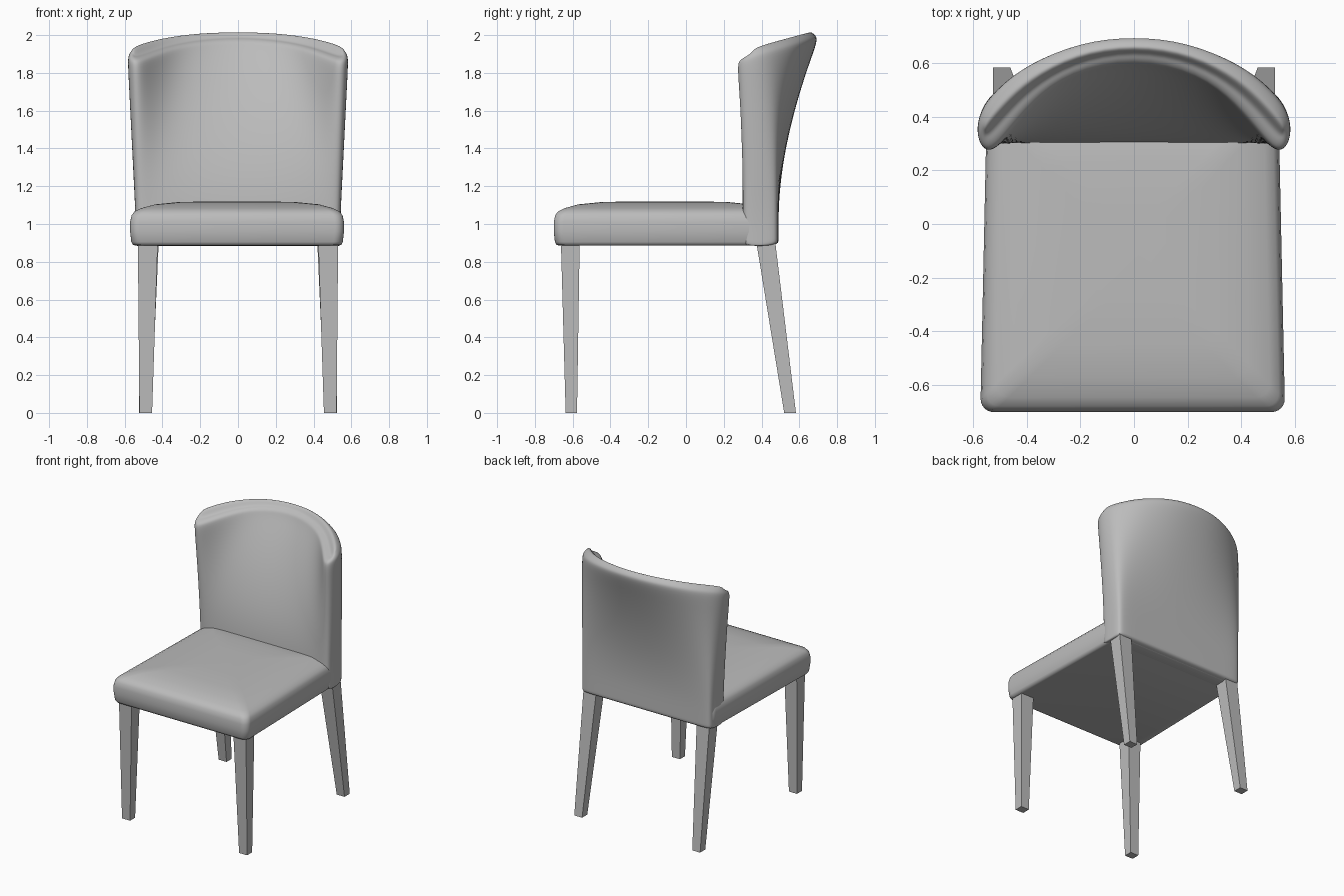
import bpy
import math

# Remove the default object
cube = bpy.data.objects.get("Cube")
if cube:
    bpy.data.objects.remove(cube, do_unlink=True)

# Single grey finish
grey = bpy.data.materials.new("soft_grey")
grey.use_nodes = True
COLOUR = (0.5, 0.5, 0.5, 1.0)
grey.diffuse_color = COLOUR
for node in grey.node_tree.nodes:
    if node.type == 'BSDF_PRINCIPLED':
        node.inputs["Base Color"].default_value = COLOUR
        node.inputs["Roughness"].default_value = 0.6


def add_part(name, verts, faces, smooth=False):
    mesh = bpy.data.meshes.new(name)
    mesh.from_pydata(verts, [], faces)
    mesh.materials.append(grey)
    obj = bpy.data.objects.new(name, mesh)
    bpy.context.scene.collection.objects.link(obj)
    if smooth:
        bpy.ops.object.select_all(action='DESELECT')
        obj.select_set(True)
        bpy.context.view_layer.objects.active = obj
        bpy.ops.object.shade_smooth_by_angle(angle=math.radians(50))
    return obj


def lerp(a, b, t):
    return a + (b - a) * t


def wall(low, high, count, closed):
    """Quads joining two rings that start at vertex numbers low and high."""
    steps = count if closed else count - 1
    return [(low + j, low + (j + 1) % count, high + (j + 1) % count, high + j)
            for j in range(steps)]


# Seat cushion: rounded rectangle rings, wider at the front, crowned on top
FRONT, REAR, RADIUS, ARC = -0.70, 0.475, 0.05, 6


def seat_ring(inset, z):
    mid, half = (FRONT + REAR) / 2, (REAR - FRONT) / 2 - inset
    ring = []
    for corner, (sx, sy) in enumerate([(1, 1), (-1, 1), (-1, -1), (1, -1)]):
        for step in range(ARC + 1):
            a = math.pi / 2 * (corner + step / ARC)
            y = mid + sy * (half - RADIUS) + RADIUS * math.sin(a)
            width = lerp(0.567, 0.542, (y - FRONT) / (REAR - FRONT)) - inset
            x = sx * (width - RADIUS) + RADIUS * math.cos(a)
            ring.append((x - 0.005, y, z))
    return ring


profile = [(0.03, 0.885), (0.014, 0.89), (0.006, 0.905), (0, 0.96), (0, 1.01),
           (0.007, 1.045), (0.022, 1.066), (0.055, 1.083), (0.13, 1.104),
           (0.25, 1.116), (0.42, 1.12)]
verts, faces = [], []
for inset, z in profile:
    verts += seat_ring(inset, z)
n = 4 * (ARC + 1)
for k in range(len(profile) - 1):
    faces += wall(k * n, (k + 1) * n, n, True)
faces.append(tuple(reversed(range(n))))
faces.append(tuple(range(len(verts) - n, len(verts))))
add_part("seat", verts, faces, smooth=True)

# Backrest: half outlines (rear centre, around the wing, to front centre)
base = [(0, .49), (.2, .49), (.4, .49), (.51, .488), (.54, .475), (.543, .40),
        (.543, .32), (.52, .30), (.46, .30), (.4, .30), (.25, .30), (0, .30)]
top = [(0, .703), (.2, .683), (.4, .598), (.5, .515), (.565, .44), (.59, .36),
       (.575, .285), (.53, .26), (.47, .33), (.38, .44), (.25, .55), (0, .61)]
n = len(base)
RIM, FLOOR, BEND = 0.05, 0.883, 0.17


def rim_height(y):
    return 1.90 + (y - 0.3) * 0.3


# Upholstered shell, curling outward and backward as it rises
rings = []
for f in (0, 0.03, 0.1, 0.2, 0.33, 0.46, 0.6, 0.74, 0.88, 1):
    g = max(0, (f - BEND) / (1 - BEND))
    rings.append([(lerp(bx, tx, g), lerp(by, ty, g ** 1.7),
                   lerp(FLOOR, rim_height(ty) - RIM, f))
                  for (bx, by), (tx, ty) in zip(base, top)])

# Rounded rim, closing toward the centre line of the shell
for degrees in (30, 60, 80):
    a = math.radians(degrees)
    ring = []
    for j, (x, y) in enumerate(top):
        p = min(j, n - 1 - j, 4)
        mx, my = [(u + v) / 2 for u, v in zip(top[p], top[n - 1 - p])]
        k = math.cos(a)
        ring.append((lerp(mx, x, k), lerp(my, y, k),
                     rim_height(y) - RIM + RIM * math.sin(a)))
    rings.append(ring)

verts = [v for ring in rings for v in ring]
faces = []
for k in range(len(rings) - 1):
    faces += [q[::-1] for q in wall(k * n, (k + 1) * n, n, False)]
last = len(verts) - n
for j in range(n // 2 - 1):
    cap = (j, j + 1, n - 2 - j, n - 1 - j)
    faces.append(cap)
    faces.append(tuple(last + i for i in reversed(cap)))
backrest = add_part("backrest", verts, faces)
backrest.data.polygons.foreach_set("use_smooth", [True] * len(faces))
backrest.modifiers.new("mirror", 'MIRROR')
subsurf = backrest.modifiers.new("smooth", 'SUBSURF')
subsurf.levels = subsurf.render_levels = 2


# Tapered square legs: each end is (inner x, outer x, front y, rear y, z)
def add_leg(name, side, foot, head):
    verts = []
    for x0, x1, y0, y1, z in (foot, head):
        verts += [(side * x, y, z)
                  for x, y in ((x0, y0), (x1, y0), (x1, y1), (x0, y1))]
    faces = wall(0, 4, 4, True) + [(3, 2, 1, 0), (4, 5, 6, 7)]
    if side < 0:
        faces = [f[::-1] for f in faces]
    add_part(name, verts, faces)


for label, side in (("left", 1), ("right", -1)):
    add_leg("front_leg_" + label, side, (0.455, 0.522, -0.637, -0.577, 0),
            (0.425, 0.53, -0.662, -0.563, 0.90))
    add_leg("back_leg_" + label, side, (0.46, 0.525, 0.52, 0.582, 0),
            (0.42, 0.525, 0.373, 0.473, 0.90))
